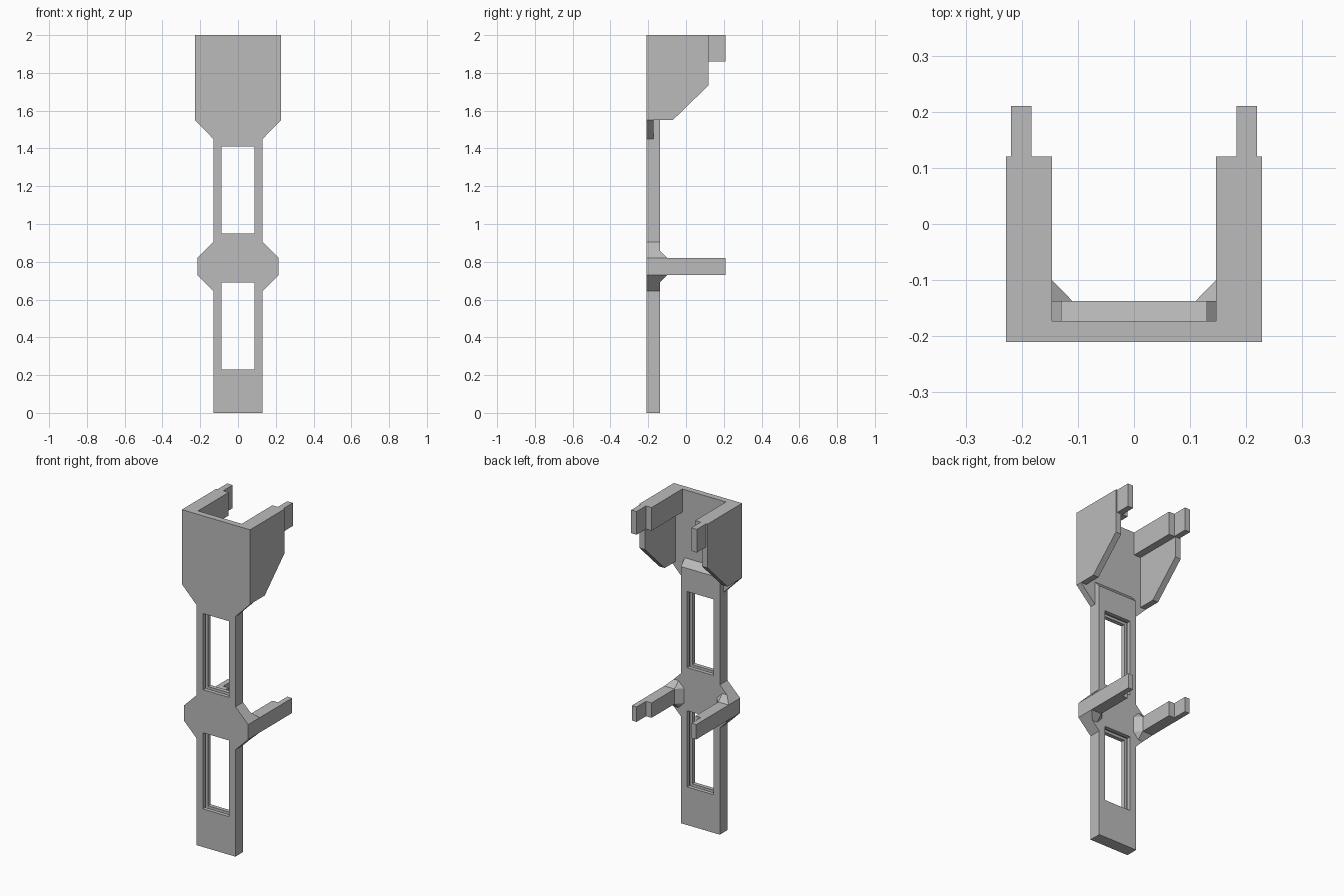
import bpy, bmesh, math

cube = bpy.data.objects.get("Cube")
if cube:
    bpy.data.objects.remove(cube, do_unlink=True)

grey = bpy.data.materials.new("mid_grey")
grey.use_nodes = True
colour = (0.5, 0.5, 0.5, 1)
grey.diffuse_color = colour
grey.node_tree.nodes["Principled BSDF"].inputs["Base Color"].default_value = colour

FRONT, STEP, BACK = -0.21, -0.173, -0.137   # depth layers of the plate


def make(name, bm):
    bmesh.ops.recalc_face_normals(bm, faces=bm.faces)
    mesh = bpy.data.meshes.new(name)
    bm.to_mesh(mesh)
    bm.free()
    mesh.materials.append(grey)
    obj = bpy.data.objects.new(name, mesh)
    bpy.context.collection.objects.link(obj)
    return obj


def prism(name, profile, axis, lo, hi):
    """Extrude a profile along x (profile is y, z) or y (profile is x, z)."""
    bm = bmesh.new()
    place = (lambda p: (lo, p[0], p[1])) if axis == "x" else (lambda p: (p[0], lo, p[1]))
    face = bm.faces.new([bm.verts.new(place(p)) for p in profile])
    ext = bmesh.ops.extrude_face_region(bm, geom=[face])
    move = (hi - lo, 0, 0) if axis == "x" else (0, hi - lo, 0)
    bmesh.ops.translate(bm, vec=move, verts=[v for v in ext["geom"] if isinstance(v, bmesh.types.BMVert)])
    return make(name, bm)


def box(name, x, y, z):
    return prism(name, [(y[0], z[0]), (y[1], z[0]), (y[1], z[1]), (y[0], z[1])], "x", *x)


def hull(name, points):
    bm = bmesh.new()
    for p in points:
        bm.verts.new(p)
    bmesh.ops.convex_hull(bm, input=bm.verts)
    return make(name, bm)


def mirrored(half):
    return half + [(-x, z) for x, z in reversed(half)]


def combine(target, other, operation):
    """Boolean the two solids, bake the result and drop the operand."""
    mod = target.modifiers.new("join", "BOOLEAN")
    mod.operation, mod.solver, mod.object = operation, "EXACT", other
    bpy.context.view_layer.update()
    graph = bpy.context.evaluated_depsgraph_get()
    mesh = bpy.data.meshes.new_from_object(target.evaluated_get(graph))
    target.modifiers.clear()
    target.data = mesh
    bpy.data.objects.remove(other, do_unlink=True)


# Long spine with the widened waist and a sloped top
frame = prism("bracket_frame", mirrored([
    (0.13, 0), (0.13, 0.645), (0.215, 0.73), (0.215, 0.82),
    (0.13, 0.905), (0.13, 1.63)]), "y", FRONT, BACK)
for v in frame.data.vertices:
    if v.co.z > 1.6 and v.co.y > STEP:
        v.co.z = 1.55

# Windows, each with a shallow groove round the middle of its rim
for low, high in ((0.23, 0.69), (0.95, 1.41)):
    combine(frame, box("window", (-0.088, 0.088), (-0.3, 0), (low, high)), "DIFFERENCE")
    combine(frame, box("groove", (-0.103, 0.103), (-0.186, -0.161),
                       (low - 0.015, high + 0.015)), "DIFFERENCE")

# Thin upper front shield
combine(frame, prism("shield", mirrored([(0.13, 1.45), (0.228, 1.55), (0.228, 2)]),
                     "y", FRONT, STEP), "UNION")

for s in (1, -1):
    def span(a, b):
        return tuple(sorted((s * a, s * b)))

    # Side panel with its cut corner, thick top rail and narrow tip
    combine(frame, prism("side_panel", [(FRONT, 1.55), (-0.07, 1.55), (0.12, 1.735),
                         (0.12, 2), (FRONT, 2)], "x", *span(0.191, 0.228)), "UNION")
    combine(frame, box("top_rail", span(0.146, 0.228), (FRONT, 0.12), (1.86, 2)), "UNION")
    combine(frame, box("top_tip", span(0.183, 0.219), (0.1, 0.21), (1.86, 2)), "UNION")

    # Waist arm with its tip and the gusset at its root
    combine(frame, box("waist_arm", span(0.146, 0.215), (-0.18, 0.12), (0.73, 0.82)), "UNION")
    combine(frame, box("waist_tip", span(0.183, 0.215), (0.1, 0.21), (0.73, 0.82)), "UNION")
    points = []
    for z, up in ((0.82, 1), (0.73, -1)):
        points += [(s * x, y, z) for x, y in ((0.11, BACK), (0.146, -0.1),
                                              (0.215, -0.1), (0.215, BACK))]
        points += [(s * x, BACK, z + up * 0.037) for x in (0.146, 0.178)]
    combine(frame, hull("gusset", points), "UNION")

# Merge leftover coplanar faces and keep the shading flat
bm = bmesh.new()
bm.from_mesh(frame.data)
bmesh.ops.remove_doubles(bm, verts=bm.verts, dist=0.0005)
bmesh.ops.dissolve_limit(bm, angle_limit=math.radians(1), verts=bm.verts, edges=bm.edges)
for f in bm.faces:
    f.smooth = False
    f.material_index = 0
bm.to_mesh(frame.data)
bm.free()
frame.data.materials.clear()
frame.data.materials.append(grey)
